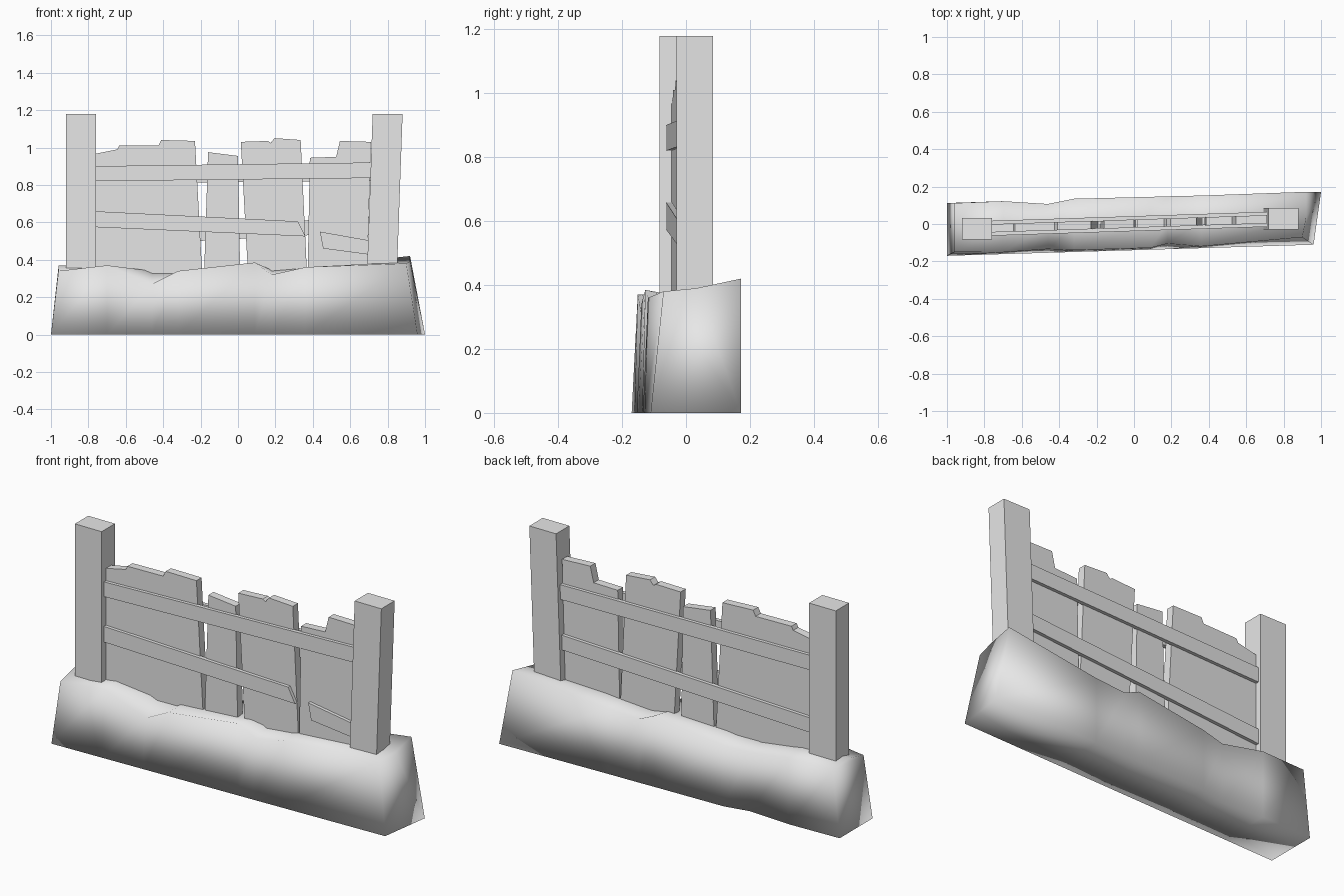
import bpy
import bmesh

cube = bpy.data.objects.get("Cube")
if cube:
    bpy.data.objects.remove(cube, do_unlink=True)

grey = bpy.data.materials.new("plain_grey")
grey.use_nodes = True
grey.diffuse_color = (0.8, 0.8, 0.8, 1)
grey.node_tree.nodes["Principled BSDF"].inputs["Base Color"].default_value = (0.8, 0.8, 0.8, 1)


def finish(name, bm, smooth=False):
    bmesh.ops.recalc_face_normals(bm, faces=bm.faces)
    for f in bm.faces:
        f.smooth = smooth
    mesh = bpy.data.meshes.new(name)
    bm.to_mesh(mesh)
    bm.free()
    mesh.materials.append(grey)
    obj = bpy.data.objects.new(name, mesh)
    bpy.context.collection.objects.link(obj)
    return obj


def loft(name, rings, smooth=False):
    """Skin a list of equal closed rings and cap both ends."""
    bm = bmesh.new()
    loops = [[bm.verts.new(p) for p in ring] for ring in rings]
    n = len(loops[0])
    for a, b in zip(loops, loops[1:]):
        for i in range(n):
            j = (i + 1) % n
            bm.faces.new((a[i], a[j], b[j], b[i]))
    bm.faces.new(loops[0])
    bm.faces.new(loops[-1])
    return finish(name, bm, smooth)


def fence_line(x):
    return 0.002 + 0.0325 * x


def board(name, outline, front, back):
    """Front-view outline given thickness along the slightly turned fence."""
    loft(name, [[(x, fence_line(x) + d, z) for x, z in outline] for d in (front, back)])


# Posts, the second leaning outward
def post(name, bottom_x, top_x, y):
    rings = []
    for x, z in ((bottom_x, 0.2), (top_x, 1.18)):
        rings.append([(x + sx * 0.08, y + sy * 0.057, z)
                      for sx, sy in ((-1, -1), (1, -1), (1, 1), (-1, 1))])
    loft(name, rings)


post("right_post", -0.84, -0.84, -0.026)
post("left_post", 0.765, 0.8, 0.028)

# Broken planks
planks = [
    [(-0.77, 0.3), (-0.77, 0.965), (-0.645, 0.99), (-0.635, 1.01), (-0.425, 1.01),
     (-0.41, 1.04), (-0.23, 1.035), (-0.19, 0.3)],
    [(-0.182, 0.3), (-0.16, 0.975), (0, 0.955), (0.012, 0.3)],
    [(0.055, 0.3), (0.015, 1.03), (0.16, 1.035), (0.175, 1.025), (0.195, 1.05),
     (0.335, 1.04), (0.37, 0.3)],
    [(0.372, 0.3), (0.384, 0.945), (0.525, 0.95), (0.545, 1.035), (0.71, 1.03), (0.69, 0.3)],
]
for i, outline in enumerate(planks):
    board(f"plank_{i + 1}", outline, -0.022, 0.022)

# Cross rails, the lower front one snapped in two
FRONT = (-0.04, -0.018)
BACK = (0.018, 0.04)
board("upper_front_rail", [(-0.78, 0.82), (-0.78, 0.9), (0.73, 0.92), (0.73, 0.837)], *FRONT)
board("lower_front_rail", [(-0.78, 0.575), (-0.78, 0.66), (0.32, 0.605), (0.36, 0.525)], *FRONT)
board("rail_stub", [(0.455, 0.46), (0.438, 0.55), (0.72, 0.5), (0.72, 0.425)], *FRONT)
board("upper_back_rail", [(-0.78, 0.81), (-0.78, 0.89), (0.73, 0.9), (0.73, 0.82)], *BACK)
board("lower_back_rail", [(-0.78, 0.47), (-0.78, 0.55), (0.73, 0.63), (0.73, 0.55)], *BACK)

# Earth mound: x, top x, front inset, front z, middle z, back z, back y
stations = [
    (-1.0, -0.96, 0.02, 0.34, 0.37, 0.36, 0.112),
    (-0.7, -0.7, 0.01, 0.37, 0.37, 0.36, 0.122),
    (-0.46, -0.46, 0.02, 0.27, 0.34, 0.32, 0.107),
    (-0.32, -0.32, 0.01, 0.34, 0.34, 0.33, 0.135),
    (0.09, 0.09, 0.01, 0.385, 0.36, 0.385, 0.145),
    (0.18, 0.18, 0.03, 0.32, 0.345, 0.345, 0.148),
    (0.36, 0.36, 0.01, 0.36, 0.36, 0.355, 0.152),
    (0.98, 0.92, 0.04, 0.38, 0.39, 0.42, 0.172),
]
rings = []
for x, tx, inset, fz, mz, bz, by in stations:
    fy = -0.17 + (x + 1) * 0.03
    skew = 0.02 if x > 0.9 else 0
    rings.append([(x - skew, fy, 0), (tx - skew, fy + inset, fz), (tx, fence_line(tx), mz),
                  (tx, by, bz), (x + skew, by, 0)])
loft("earth_mound", rings, smooth=True)
